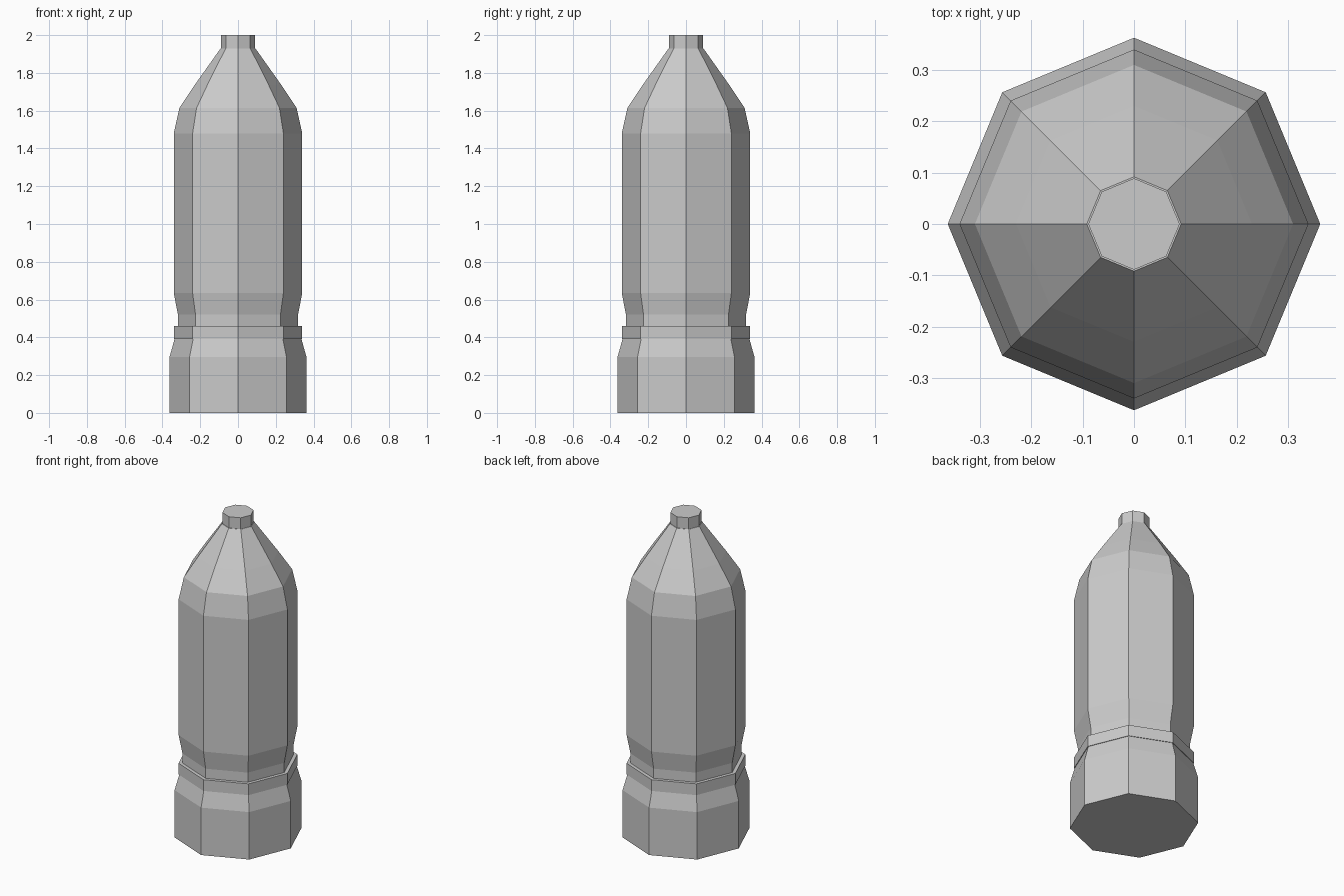
import bpy, bmesh
from math import cos, sin, tau

if "Cube" in bpy.data.objects:
    bpy.data.objects.remove(bpy.data.objects["Cube"])

SIDES = 8

def lathe(name, profile):
    """Closed flat-shaded octagonal solid from (radius, z) points."""
    bm = bmesh.new()
    rings = [[bm.verts.new((r * cos(tau * i / SIDES), r * sin(tau * i / SIDES), z))
              for i in range(SIDES)] for r, z in profile]
    for a, b in zip(rings, rings[1:]):
        for i in range(SIDES):
            j = (i + 1) % SIDES
            bm.faces.new((a[i], a[j], b[j], b[i]))
    bm.faces.new(rings[0][::-1])
    bm.faces.new(rings[-1])
    mesh = bpy.data.meshes.new(name)
    bm.to_mesh(mesh)
    bm.free()
    obj = bpy.data.objects.new(name, mesh)
    bpy.context.collection.objects.link(obj)
    return obj

# One continuous shell: base, raised band, waist, body, nose and tip
lathe("shell", [
    (0.363, 0.0), (0.363, 0.295), (0.336, 0.39),    # base and its shoulder
    (0.34, 0.39), (0.34, 0.46),                     # raised band
    (0.318, 0.46), (0.318, 0.52),                   # waist
    (0.34, 0.635), (0.34, 1.48),                    # body
    (0.31, 1.615), (0.23, 1.735), (0.092, 1.93),    # tapered nose
    (0.089, 1.93), (0.089, 2.0),                    # tip
])
